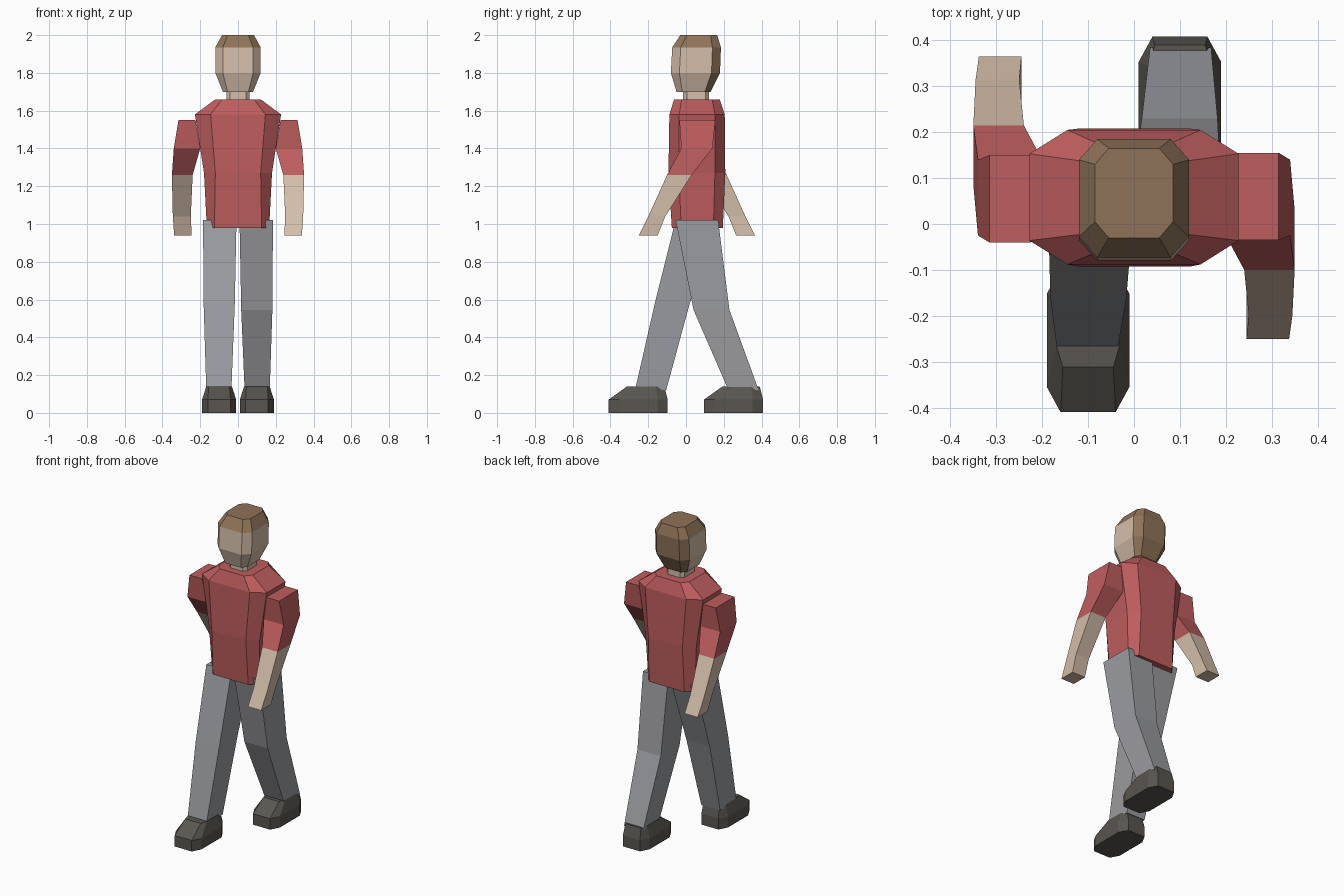
import bpy
import bmesh
from mathutils import Matrix, Vector

cube = bpy.data.objects.get("Cube")
if cube:
    bpy.data.objects.remove(cube, do_unlink=True)


def material(name, rgb):
    mat = bpy.data.materials.new(name)
    mat.use_nodes = True
    color = (*rgb, 1)
    mat.diffuse_color = color
    bsdf = next(n for n in mat.node_tree.nodes if n.type == "BSDF_PRINCIPLED")
    bsdf.inputs["Base Color"].default_value = color
    bsdf.inputs["Roughness"].default_value = 0.9
    return mat


RED = material("red_shirt", (0.52, 0.11, 0.112))
SKIN = material("skin", (0.66, 0.515, 0.40))
HAIR = material("brown_hair", (0.275, 0.171, 0.098))
GREY = material("grey_trousers", (0.33, 0.334, 0.352))
DARK = material("dark_shoes", (0.10, 0.093, 0.08))


def quad(z, x0, x1, y0, y1):
    return [(x0, y0, z), (x1, y0, z), (x1, y1, z), (x0, y1, z)]


def octagon(z, half, y0, y1, cut_x, cut_y, cx=0):
    """Rectangle with cut corners, centred on cx."""
    a, b = half - cut_x, half
    pts = [(-a, y0), (a, y0), (b, y0 + cut_y), (b, y1 - cut_y),
           (a, y1), (-a, y1), (-b, y1 - cut_y), (-b, y0 + cut_y)]
    return [(cx + x, y, z) for x, y in pts]


def loft(name, rings, mats, rule=None, turn=None):
    """Skin a stack of rings and cap both ends."""
    bm = bmesh.new()
    loops = [[bm.verts.new(p) for p in ring] for ring in rings]
    n = len(rings[0])
    for low, high in zip(loops, loops[1:]):
        for i in range(n):
            j = (i + 1) % n
            bm.faces.new((low[i], low[j], high[j], high[i]))
    bm.faces.new(loops[0])
    bm.faces.new(loops[-1])
    if turn:
        bmesh.ops.transform(bm, matrix=turn, verts=bm.verts)
    bmesh.ops.recalc_face_normals(bm, faces=bm.faces)
    bm.normal_update()
    if rule:
        for f in bm.faces:
            f.material_index = rule(f)
    mesh = bpy.data.meshes.new(name)
    bm.to_mesh(mesh)
    bm.free()
    for m in mats:
        mesh.materials.append(m)
    obj = bpy.data.objects.new(name, mesh)
    bpy.context.collection.objects.link(obj)
    return obj


# Shirt body
loft("torso", [
    octagon(0.98, 0.165, -0.075, 0.195, 0.04, 0.05),
    octagon(1.27, 0.18, -0.093, 0.208, 0.06, 0.055),
    octagon(1.58, 0.228, -0.088, 0.205, 0.083, 0.052),
    octagon(1.66, 0.12, -0.063, 0.178, 0.035, 0.04),
], [RED])

# Neck and head, with hair on the crown and the back
loft("neck", [octagon(z, 0.062, -0.015, 0.122, 0.02, 0.02)
              for z in (1.64, 1.72)], [SKIN])
loft("head", [
    octagon(1.70, 0.08, -0.05, 0.13, 0.025, 0.03),
    octagon(1.80, 0.12, -0.08, 0.18, 0.04, 0.045),
    octagon(1.935, 0.12, -0.073, 0.185, 0.04, 0.045),
    octagon(2.00, 0.085, -0.03, 0.165, 0.03, 0.035),
], [SKIN, HAIR], lambda f: int(f.normal.z > 0.3 or f.normal.y > 0.3))

# Arms: the same swing, turned half way round the body axis
axis = Vector((0, 0.0575, 0))
half_turn = (Matrix.Translation(axis) @ Matrix.Rotation(3.14159265, 4, "Z")
             @ Matrix.Translation(-axis))
arm = [
    quad(0.94, 0.245, 0.338, -0.25, -0.15),
    quad(1.04, 0.25, 0.345, -0.20, -0.11),
    quad(1.26, 0.24, 0.35, -0.10, 0.03),
    quad(1.40, 0.20, 0.34, -0.025, 0.14),
    quad(1.55, 0.225, 0.315, -0.035, 0.155),
]
for name, turn in (("left_arm", None), ("right_arm", half_turn)):
    loft(name, arm, [SKIN, RED],
         lambda f: int(f.calc_center_median().z > 1.26), turn)

# Legs in mid stride: (knee height, knee y range, ankle y range, toe y)
strides = {
    "left": (1, 0.545, (0.04, 0.23), (0.225, 0.385), 0.095),
    "right": (-1, 0.58, (-0.165, 0.02), (-0.27, -0.105), -0.41),
}
for side, (s, knee_z, knee, ankle, toe) in strides.items():
    loft(side + "_leg", [
        quad(0.12, s * 0.035, s * 0.168, *ankle),
        quad(knee_z, s * 0.017, s * 0.182, *knee),
        quad(1.02, s * 0.008, s * 0.185, -0.055, 0.17),
    ], [GREY])
    heel = toe + 0.313
    loft(side + "_shoe", [
        octagon(0.0, 0.09, toe, heel, 0.03, 0.055, s * 0.1),
        octagon(0.07, 0.09, toe, heel, 0.03, 0.055, s * 0.1),
        octagon(0.14, 0.068, toe + 0.098, heel - 0.018, 0.013, 0.045, s * 0.1),
    ], [DARK])
